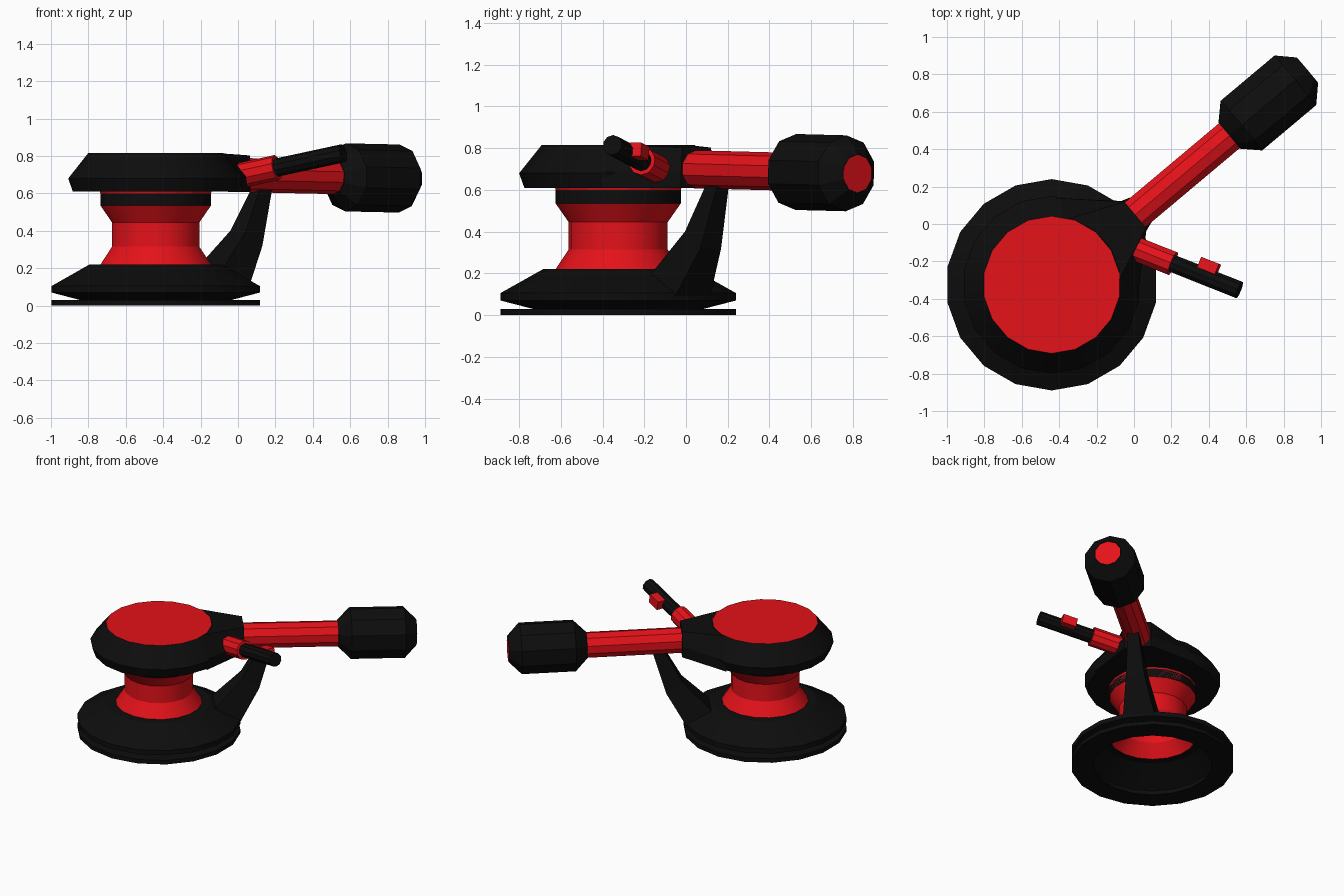
import bpy, bmesh, math
from mathutils import Vector

if "Cube" in bpy.data.objects:
    bpy.data.objects.remove(bpy.data.objects["Cube"])

CX, CY, ANG = -0.44, -0.325, math.radians(40)   # body centre and arm heading
C, S = math.cos(ANG), math.sin(ANG)


def colour(name, rgb):
    m = bpy.data.materials.new(name)
    m.diffuse_color = (*rgb, 1)
    m.use_nodes = True
    m.node_tree.nodes["Principled BSDF"].inputs["Base Color"].default_value = m.diffuse_color
    return m


RED = colour("red", (0.78, 0.006, 0.01))
BLACK = colour("black", (0.004, 0.004, 0.004))


def finish(name, bm, mat, smooth=False):
    bmesh.ops.recalc_face_normals(bm, faces=bm.faces)
    me = bpy.data.meshes.new(name)
    bm.to_mesh(me)
    bm.free()
    me.materials.append(mat)
    ob = bpy.data.objects.new(name, me)
    bpy.context.collection.objects.link(ob)
    if smooth:
        bpy.ops.object.select_all(action='DESELECT')
        bpy.context.view_layer.objects.active = ob
        ob.select_set(True)
        bpy.ops.object.shade_smooth_by_angle(angle=math.radians(25))
    return ob


def rings(bm, loops, caps=(False, False)):
    """Bridge a list of equal-length point loops."""
    vs = [[bm.verts.new(p) for p in loop] for loop in loops]
    n = len(vs[0])
    for a, b in zip(vs, vs[1:]):
        for i in range(n):
            j = (i + 1) % n
            bm.faces.new((a[i], a[j], b[j], b[i]))
    for cap, loop in zip(caps, (vs[0], vs[-1])):
        if cap:
            bm.faces.new(loop)


def lathe(name, profile, sides, mat, caps=(False, False), smooth=False,
          origin=(CX, CY, 0), axis=(0, 0, 1)):
    """Revolve (radius, distance) pairs about an axis, one corner pointing up."""
    bm = bmesh.new()
    rot = Vector(axis).to_track_quat('Z', 'Y') if axis != (0, 0, 1) else None
    loops = []
    for r, h in profile:
        loop = []
        for i in range(sides):
            t = math.pi / 2 + 2 * math.pi * i / sides
            p = Vector((r * math.cos(t), r * math.sin(t), h))
            loop.append(Vector(origin) + (rot @ p if rot else p))
        loops.append(loop)
    rings(bm, loops, caps)
    return finish(name, bm, mat, smooth)


def radial(d, w, z):
    """Point at distance d from the body centre along the arm, w sideways."""
    return Vector((CX + d * C - w * S, CY + d * S + w * C, z))


# Body: hollow base, waisted column, head with red top
lathe("base", [(0.41, 0.03), (0.41, 0), (0.565, 0), (0.565, 0.03), (0.41, 0.03),
               (0.565, 0.07), (0.565, 0.105), (0.36, 0.22), (0.30, 0.22)],
      18, BLACK, smooth=True)
lathe("column", [(0.30, 0.22), (0.237, 0.315), (0.237, 0.445), (0.30, 0.535)],
      18, RED, smooth=True)
lathe("head", [(0.30, 0.535), (0.30, 0.61), (0.45, 0.61), (0.475, 0.68), (0.367, 0.815)],
      18, BLACK, smooth=True)
lathe("top_disc", [(0.30, 0.535), (0.30, 0.60), (0.367, 0.815)], 18, RED, (False, True))

# Nose joining the head to the arm
bm = bmesh.new()
rings(bm, [[radial(d, -b, 0.61), radial(d, b, 0.61), radial(d, b, 0.69),
            radial(d, t, zt), radial(d, -t, zt), radial(d, -b, 0.69)]
           for d, b, t, zt in ((0.30, 0.355, 0.21, 0.813), (0.583, 0.095, 0.09, 0.803))],
      (True, True))
finish("nose", bm, BLACK)

# Main arm and its barrel
a, b = radial(0.5, 0, 0.70), radial(1.785, 0, 0.678)
arm = dict(origin=a, axis=tuple((b - a).normalized()))
lathe("arm", [(0.091, 0), (0.091, 1.285)], 10, RED, (True, True), **arm)
lathe("barrel", [(0.088, 0.74), (0.095, 0.74), (0.182, 0.825), (0.182, 1.20),
                 (0.094, 1.284), (0.088, 1.284)], 10, BLACK, **arm)

# Strut between base and arm: (inner d, inner z, outer d, outer z, half width)
bm = bmesh.new()
rings(bm, [[radial(d1, -w, z1), radial(d1, w, z1), radial(d2, w, z2), radial(d2, -w, z2)]
           for d1, z1, d2, z2, w in ((0.38, 0.20, 0.555, 0.09, 0.11),
                                     (0.575, 0.40, 0.69, 0.32, 0.065),
                                     (0.70, 0.63, 0.785, 0.63, 0.035))], (True, True))
finish("strut", bm, BLACK)

# Small lever with red collar
p, q = Vector((0.03, -0.141, 0.70)), Vector((0.563, -0.353, 0.815))
u = (q - p).normalized()
length = (q - p).length
lever = dict(origin=p, axis=tuple(u))
lathe("lever_collar", [(0.068, -0.04), (0.068, 0.195)], 10, RED, (True, True), smooth=False, **lever)
lathe("lever_handle", [(0.049, 0.15), (0.049, length)], 10, BLACK, (True, True), **lever)

# Red button on the side of the lever
side = Vector((-u.y, u.x, 0)).normalized()
up = u.cross(side)
mid = p + u * 0.385
bm = bmesh.new()
rings(bm, [[mid + u * (0.052 * i) + side * s + up * (0.033 * k + 0.008)
            for i, k in ((-1, -1), (1, -1), (1, 1), (-1, 1))] for s in (0.03, 0.09)],
      (True, True))
finish("lever_button", bm, RED)
